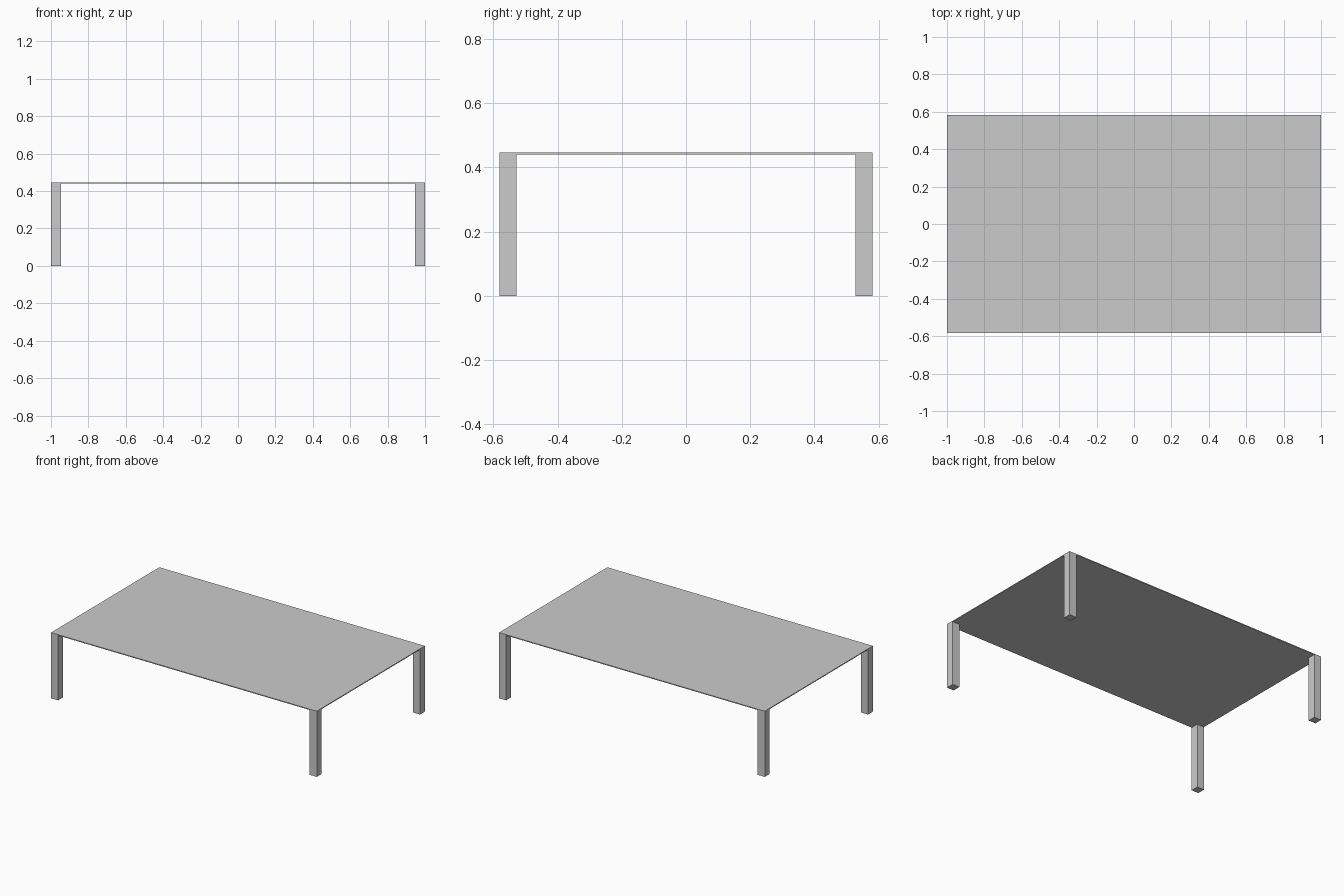
import bpy

if "Cube" in bpy.data.objects:
    bpy.data.objects.remove(bpy.data.objects["Cube"])

LENGTH, DEPTH, HEIGHT = 2.0, 1.163, 0.447
TOP_THICK = 0.006
LEG = 0.053


def box(name, size, centre):
    bpy.ops.mesh.primitive_cube_add(size=1, location=centre)
    obj = bpy.context.object
    obj.name = name
    obj.scale = size
    bpy.ops.object.transform_apply(location=False, rotation=False, scale=True)
    return obj


# Thin table top
box("table_top", (LENGTH, DEPTH, TOP_THICK), (0, 0, HEIGHT - TOP_THICK / 2))

# Square legs flush with the four corners
leg_height = HEIGHT - TOP_THICK
for side, sx in (("left", -1), ("right", 1)):
    for end, sy in (("front", -1), ("back", 1)):
        box(f"{end}_{side}_leg", (LEG, LEG, leg_height),
            (sx * (LENGTH - LEG) / 2, sy * (DEPTH - LEG) / 2, leg_height / 2))
